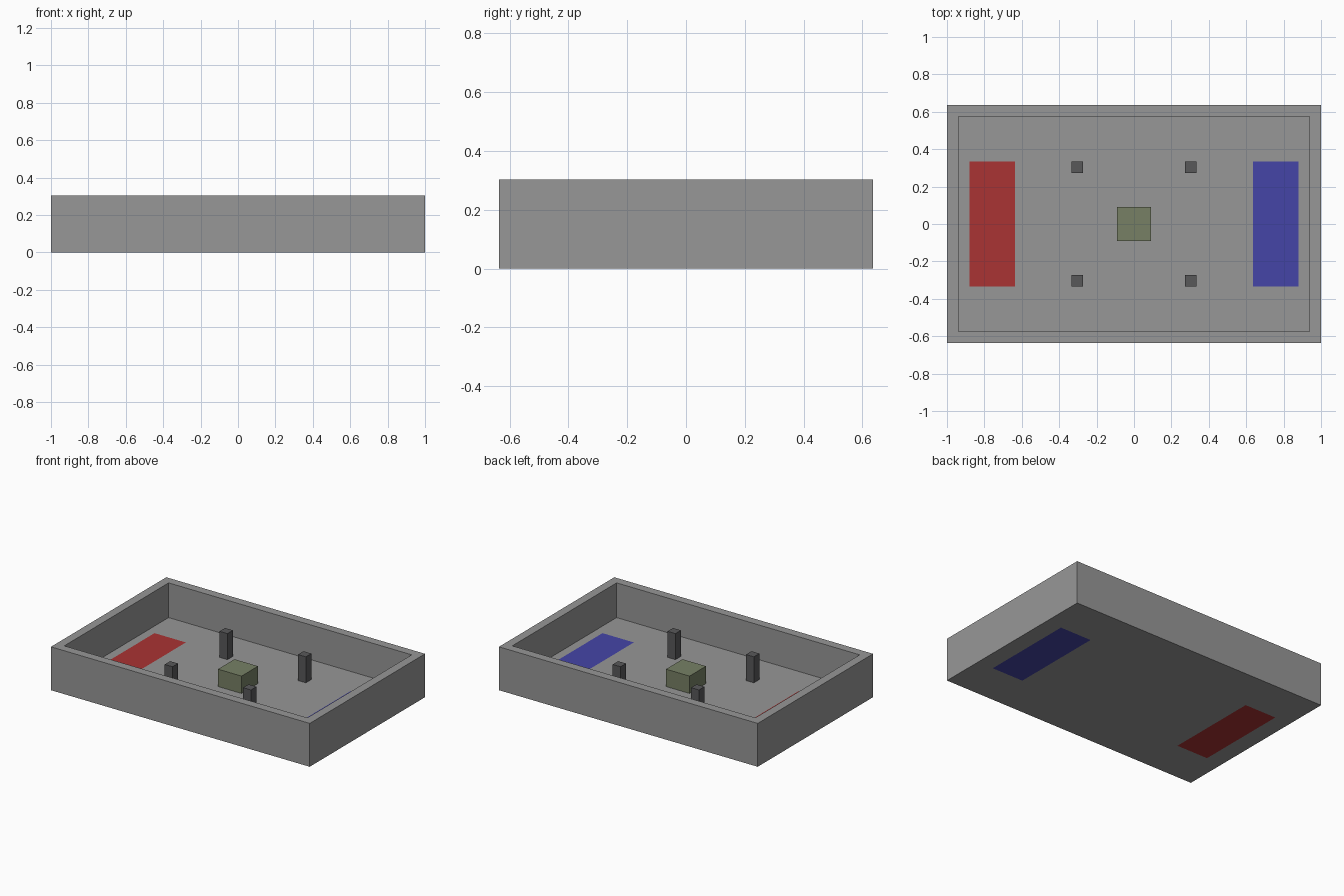
import bpy
import bmesh
from mathutils import Vector

if "Cube" in bpy.data.objects:
    bpy.data.objects.remove(bpy.data.objects["Cube"], do_unlink=True)

U = 2 / 33  # one building unit: wall and floor thickness


def material(name, rgb):
    mat = bpy.data.materials.new(name)
    mat.use_nodes = True
    color = (*rgb, 1)
    mat.diffuse_color = color
    mat.node_tree.nodes["Principled BSDF"].inputs["Base Color"].default_value = color
    return mat


grey = material("concrete grey", (0.31, 0.31, 0.31))
red = material("red zone", (0.40, 0.033, 0.033))
blue = material("blue zone", (0.06, 0.06, 0.386))
dark = material("dark grey", (0.098, 0.098, 0.102))
olive = material("olive", (0.184, 0.216, 0.13))


def finish(name, bm, *mats):
    mesh = bpy.data.meshes.new(name)
    bm.to_mesh(mesh)
    bm.free()
    for mat in mats:
        mesh.materials.append(mat)
    obj = bpy.data.objects.new(name, mesh)
    bpy.context.collection.objects.link(obj)
    return obj


def box(size, base):
    """Box of the given size standing on the base point."""
    bm = bmesh.new()
    bmesh.ops.create_cube(bm, size=1)
    bmesh.ops.scale(bm, vec=size, verts=bm.verts)
    bmesh.ops.translate(bm, vec=Vector(base) + Vector((0, 0, size[2] / 2)), verts=bm.verts)
    return bm


# Arena tray: a solid block hollowed from the top
bm = box((33 * U, 21 * U, 5 * U), (0, 0, 0))
top = max(bm.faces, key=lambda f: f.calc_center_median().z)
bmesh.ops.inset_region(bm, faces=[top], thickness=U, use_even_offset=True)
result = bmesh.ops.extrude_face_region(bm, geom=[top])
sunk = [v for v in result["geom"] if isinstance(v, bmesh.types.BMVert)]
bmesh.ops.translate(bm, vec=(0, 0, -4 * U), verts=sunk)
if top.is_valid:
    bmesh.ops.delete(bm, geom=[top], context="FACES_ONLY")
bmesh.ops.recalc_face_normals(bm, faces=bm.faces)

# Coloured end zones cut into the floor, above and below
x_in, x_out, y_end = 10.5 * U, 14.5 * U, 5.5 * U
cuts = [((s * x, 0, 0), (1, 0, 0)) for s in (-1, 1) for x in (x_in, x_out)]
cuts += [((0, s * y_end, 0), (0, 1, 0)) for s in (-1, 1)]
for point, normal in cuts:
    geom = bm.verts[:] + bm.edges[:] + bm.faces[:]
    bmesh.ops.bisect_plane(bm, geom=geom, plane_co=point, plane_no=normal)
for face in bm.faces:
    c = face.calc_center_median()
    if abs(face.normal.z) > 0.9 and x_in < abs(c.x) < x_out and abs(c.y) < y_end:
        face.material_index = 1 if c.x < 0 else 2
finish("arena_tray", bm, grey, red, blue)

# Four pillars around the centre
for side, x in (("right", -5 * U), ("left", 5 * U)):
    for end, y in (("front", -5 * U), ("back", 5 * U)):
        finish(f"pillar_{end}_{side}", box((U, U, 3 * U), (x, y, U)), dark)

# Central block
finish("centre_block", box((3 * U, 3 * U, 2 * U), (0, 0, U)), olive)
